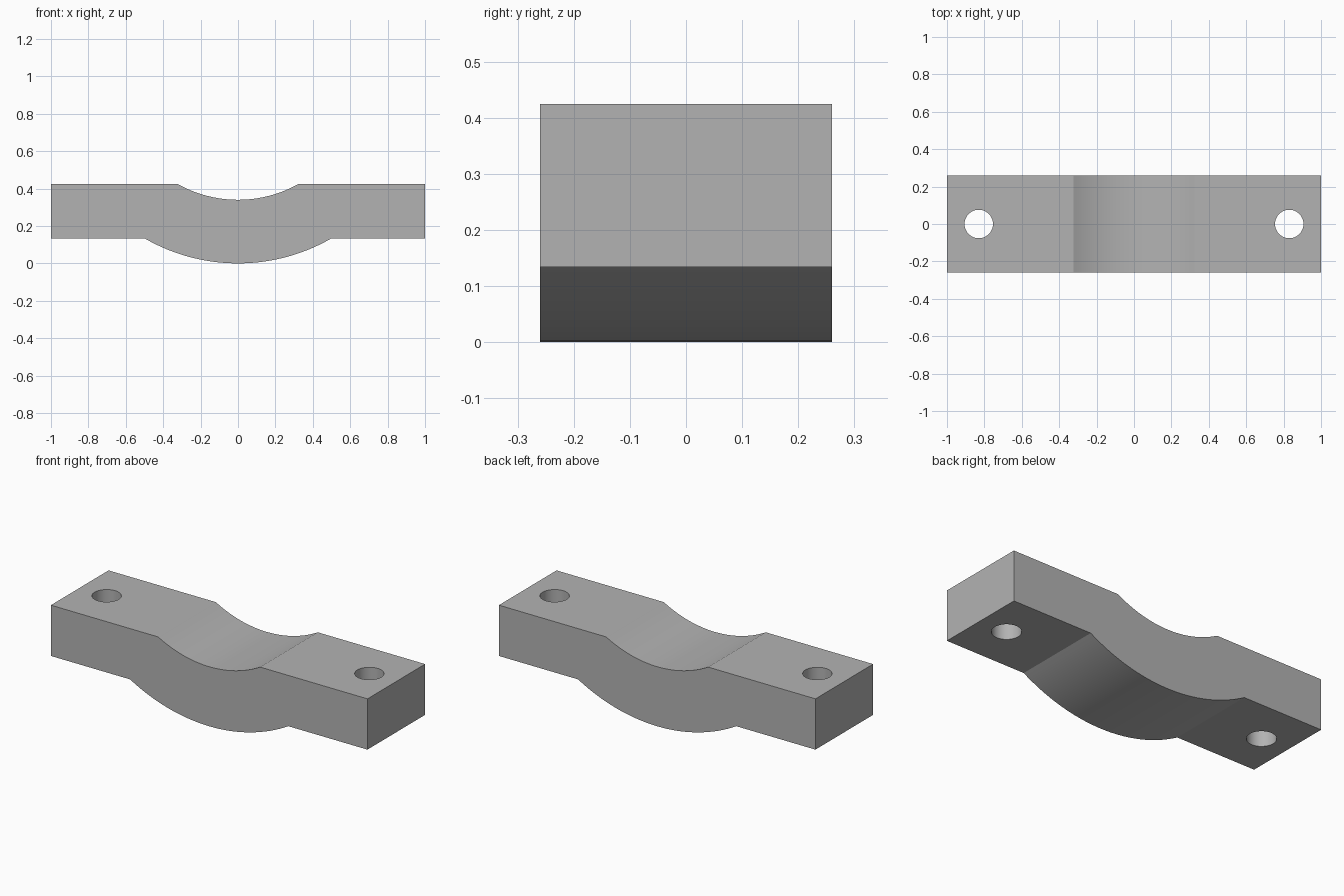
import bpy, bmesh
from math import asin, sin, cos, pi

if "Cube" in bpy.data.objects:
    bpy.data.objects.remove(bpy.data.objects["Cube"], do_unlink=True)

HALF_LENGTH, HALF_DEPTH = 1.0, 0.26
BAR_BOTTOM, BAR_TOP = 0.134, 0.424
ARC_CENTRE_Z, OUTER_R, INNER_R = 1.0, 1.0, 0.66
HOLE_X, HOLE_R = 0.83, 0.076

grey = bpy.data.materials.new("plain_grey")
grey.use_nodes = True
colour = (0.45, 0.45, 0.45, 1)
grey.diffuse_color = colour
grey.node_tree.nodes["Principled BSDF"].inputs["Base Color"].default_value = colour


def arc(radius, chord_z, steps=32):
    """Points of the sagging arc below chord_z, from -x to +x."""
    half = pi / 2 - asin((ARC_CENTRE_Z - chord_z) / radius)
    angles = [half * (2 * i / steps - 1) for i in range(steps + 1)]
    return [(radius * sin(a), ARC_CENTRE_Z - radius * cos(a)) for a in angles]


# Side profile: flat ends joined by two concentric arcs
profile = [(-HALF_LENGTH, BAR_BOTTOM), *arc(OUTER_R, BAR_BOTTOM), (HALF_LENGTH, BAR_BOTTOM),
           (HALF_LENGTH, BAR_TOP), *reversed(arc(INNER_R, BAR_TOP)), (-HALF_LENGTH, BAR_TOP)]

# Clamp bar: the profile extruded front to back
bm = bmesh.new()
face = bm.faces.new([bm.verts.new((x, -HALF_DEPTH, z)) for x, z in profile])
result = bmesh.ops.extrude_face_region(bm, geom=[face])
moved = [v for v in result["geom"] if isinstance(v, bmesh.types.BMVert)]
bmesh.ops.translate(bm, verts=moved, vec=(0, 2 * HALF_DEPTH, 0))
bmesh.ops.recalc_face_normals(bm, faces=bm.faces)
mesh = bpy.data.meshes.new("clamp_bar")
bm.to_mesh(mesh)
bm.free()
mesh.materials.append(grey)
bar = bpy.data.objects.new("clamp_bar", mesh)
bpy.context.collection.objects.link(bar)

# Bolt holes through both ends
for side in (-1, 1):
    bpy.ops.mesh.primitive_cylinder_add(vertices=48, radius=HOLE_R, depth=1,
                                        location=(side * HOLE_X, 0, BAR_TOP / 2))
    cutter = bpy.context.object
    cutter.name = "bolt_hole_cutter"
    cutter.hide_render = True
    cutter.data.materials.append(grey)
    cut = bar.modifiers.new("bolt_hole", "BOOLEAN")
    cut.operation, cut.solver, cut.object = "DIFFERENCE", "EXACT", cutter
    bpy.ops.object.select_all(action="DESELECT")
    bpy.context.view_layer.objects.active = bar
    bar.select_set(True)
    bpy.ops.object.modifier_apply(modifier=cut.name)
    bpy.data.objects.remove(cutter, do_unlink=True)

# Smooth arcs and holes, crisp corners
bpy.ops.object.shade_smooth_by_angle(angle=pi / 9)
